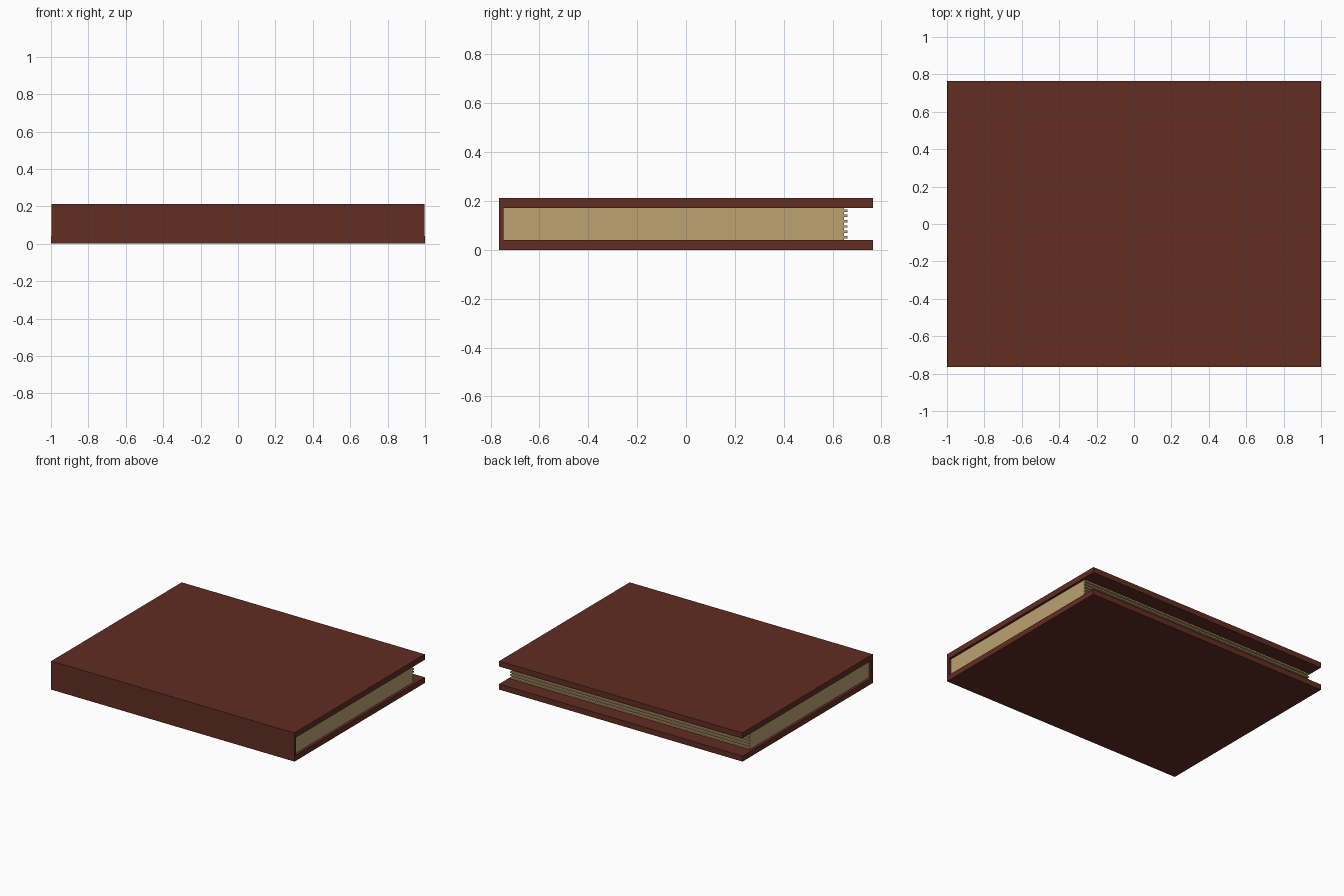
import bpy

if "Cube" in bpy.data.objects:
    bpy.data.objects.remove(bpy.data.objects["Cube"])


def material(name, rgb):
    m = bpy.data.materials.new(name)
    m.diffuse_color = (*rgb, 1)
    m.use_nodes = True
    m.node_tree.nodes["Principled BSDF"].inputs["Base Color"].default_value = m.diffuse_color
    return m


leather = material("leather", (0.12, 0.026, 0.016))
paper = material("paper", (0.51, 0.36, 0.165))


def box(name, x, y, z, mat):
    """Box from (min, max) ranges on each axis."""
    spans = (x, y, z)
    bpy.ops.mesh.primitive_cube_add(size=1, location=[(a + b) / 2 for a, b in spans])
    ob = bpy.context.object
    ob.name = name
    ob.scale = [b - a for a, b in spans]
    bpy.ops.object.transform_apply(location=False, rotation=False, scale=True)
    ob.data.materials.append(mat)
    return ob


T, H, Y = 0.041, 0.212, 0.765   # board thickness, book height, half depth
SPINE_IN = -0.747               # inner face of the spine
PAGE_X = 0.98                   # half length of the page block

# Cover boards and spine
box("bottom_cover", (-1, 1), (-Y, Y), (0, T), leather)
box("top_cover", (-0.998, 0.998), (-Y, Y), (H - T, H), leather)
box("spine", (-0.998, 0.998), (-Y, SPINE_IN), (T, H - T), leather)

# Page block with thin leaf ridges along the fore edge
box("page_block", (-PAGE_X, PAGE_X), (SPINE_IN, 0.647), (T, H - T), paper)
RIDGES = 6
pitch = (H - 2 * T) / RIDGES
for i in range(RIDGES):
    z = T + pitch * (i + 0.5)
    box(f"page_ridge_{i + 1}", (-PAGE_X, PAGE_X), (0.647, 0.662),
        (z - 0.005, z + 0.005), paper)
